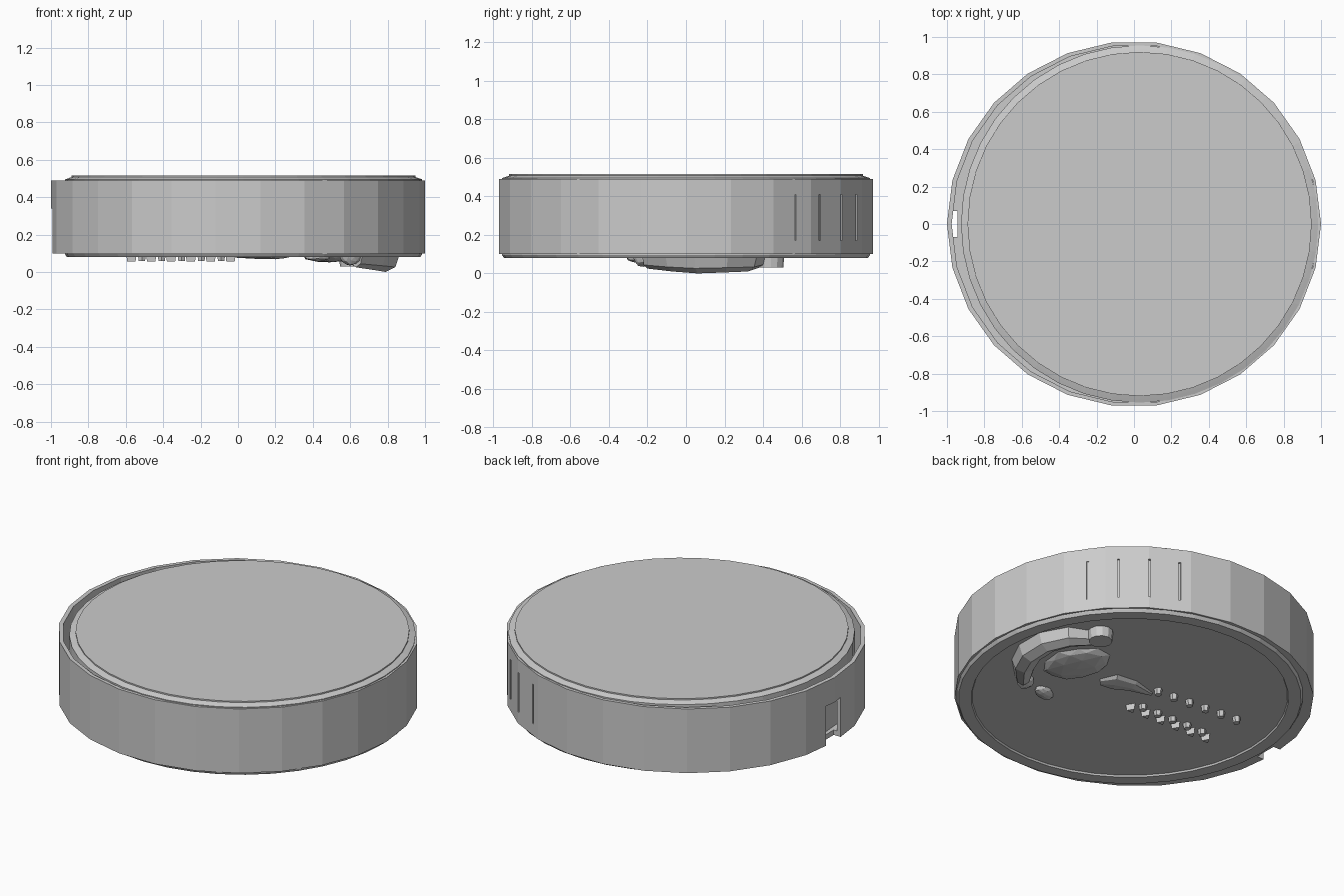
import bpy, bmesh, math, random
from mathutils import Vector, Matrix

if "Cube" in bpy.data.objects:
    bpy.data.objects.remove(bpy.data.objects["Cube"])

random.seed(4)


def finish(name, bm):
    bmesh.ops.recalc_face_normals(bm, faces=bm.faces)
    me = bpy.data.meshes.new(name)
    bm.to_mesh(me)
    bm.free()
    ob = bpy.data.objects.new(name, me)
    bpy.context.collection.objects.link(ob)
    return ob


def rings(name, profile, n, closed):
    """Loft elliptical rings given as (centre_x, rx, ry, z)."""
    bm = bmesh.new()
    loops = []
    for cx, rx, ry, z in profile:
        loops.append([bm.verts.new((cx + rx * math.cos(2 * math.pi * i / n),
                                    ry * math.sin(2 * math.pi * i / n), z))
                      for i in range(n)])
    pairs = list(zip(loops, loops[1:]))
    if closed:
        pairs.append((loops[-1], loops[0]))
    else:
        bm.faces.new(loops[0])
        bm.faces.new(loops[-1])
    for a, b in pairs:
        for i in range(n):
            j = (i + 1) % n
            bm.faces.new((a[i], a[j], b[j], b[i]))
    return finish(name, bm)


# faceted outer shell, open at the top, with an offset inner wall
shell = rings("outer_shell", [
    (0, 1.0, .977, .10), (0, 1.0, .977, .49), (.005, .98, .958, .49),
    (.005, .98, .958, .13), (.03, .90, .90, .13), (.03, .90, .90, .10)], 26, True)

# cutters: four side slits and a port notch
bm = bmesh.new()
for deg in (35, 45, 55, 65):
    m = (Matrix.Rotation(math.radians(deg), 4, 'Z') @ Matrix.Translation((.98, 0, .29))
         @ Matrix.Diagonal((.12, .012, .24, 1)))
    bmesh.ops.create_cube(bm, size=1, matrix=m)
bmesh.ops.create_cube(bm, size=1, matrix=Matrix.Translation((-1, 0, .2))
                      @ Matrix.Diagonal((.11, .14, .28, 1)))
cutter = finish("opening_cutter", bm)
cutter.hide_render = True
cutter.hide_viewport = False
cutter.display_type = 'WIRE'
mod = shell.modifiers.new("openings", 'BOOLEAN')
mod.object = cutter
mod.operation = 'DIFFERENCE'
mod.solver = 'EXACT'

# inner puck with stepped lid and a shallow recess below
rings("inner_puck", [
    (.03, .87, .87, .09), (.03, .875, .875, .08), (.03, .945, .945, .08),
    (.03, .955, .955, .095), (.03, .955, .955, .495), (.03, .935, .935, .502),
    (.03, .92, .92, .507), (.03, .92, .92, .515)], 40, False)


# faceted relief on the underside
def blob(name, centre, size, turn=0, taper=0, jitter=.08):
    bm = bmesh.new()
    bmesh.ops.create_icosphere(bm, subdivisions=2, radius=1)
    for v in bm.verts:
        v.co *= 1 + random.uniform(-jitter, jitter)
        v.co.y *= 1 + taper * v.co.x
    m = (Matrix.Translation(centre) @ Matrix.Rotation(math.radians(turn), 4, 'Z')
         @ Matrix.Diagonal((*size, 1)))
    bmesh.ops.transform(bm, matrix=m, verts=bm.verts)
    return finish(name, bm)


def tube(name, path, n=8):
    """Sweep a flattened round section along (x, y, half_width, drop)."""
    bm = bmesh.new()
    loops = []
    for k, (x, y, w, h) in enumerate(path):
        a, b = path[max(k - 1, 0)], path[min(k + 1, len(path) - 1)]
        t = Vector((b[0] - a[0], b[1] - a[1], 0)).normalized()
        side = Vector((-t.y, t.x, 0))
        loops.append([bm.verts.new(Vector((x, y, .09)) + side * w * math.cos(q)
                                   + Vector((0, 0, h * math.sin(q))))
                      for q in (2 * math.pi * i / n for i in range(n))])
    for a, b in zip(loops, loops[1:]):
        for i in range(n):
            bm.faces.new((a[i], a[(i + 1) % n], b[(i + 1) % n], b[i]))
    bm.faces.new(loops[0])
    bm.faces.new(loops[-1])
    return finish(name, bm)


tube("relief_arc", [(.62, .38, .05, .06), (.73, .32, .07, .08), (.79, .2, .075, .085),
                    (.79, .06, .075, .09), (.73, -.07, .07, .08), (.63, -.2, .045, .065)])
blob("relief_mound", (.49, .09, .09), (.2, .15, .04), 100)
tube("relief_wedge", [(.26, .02, .03, .015), (.2, .07, .08, .022), (.1, .1, .055, .02),
                      (-.04, .1, .012, .012)])
blob("relief_small_end", (.6, -.22, .08), (.06, .05, .045), 30)
blob("relief_small_tip", (.43, -.26, .085), (.07, .045, .03), 20)

bm = bmesh.new()
bmesh.ops.create_cone(bm, cap_ends=True, segments=12, radius1=.065, radius2=.07, depth=.06,
                      matrix=Matrix.Translation((.61, .44, .06)))
finish("relief_round_stud", bm)

# two rows of small pegs along the underside
bm = bmesh.new()
for i in range(6):
    t = i / 5
    x = -.04 - .53 * t
    for y, r, seg in ((.16 + .04 * t, .024, 6), (-.07 + .01 * t, .032, 3)):
        bmesh.ops.create_cone(bm, cap_ends=True, segments=seg, radius1=r * .8, radius2=r,
                              depth=.04, matrix=Matrix.Translation((x, y, .075)))
    if i < 5:
        bmesh.ops.create_cone(bm, cap_ends=True, segments=6, radius1=.02, radius2=.024,
                              depth=.03, matrix=Matrix.Translation((x - .05, -.03, .075)))
finish("relief_pegs", bm)
